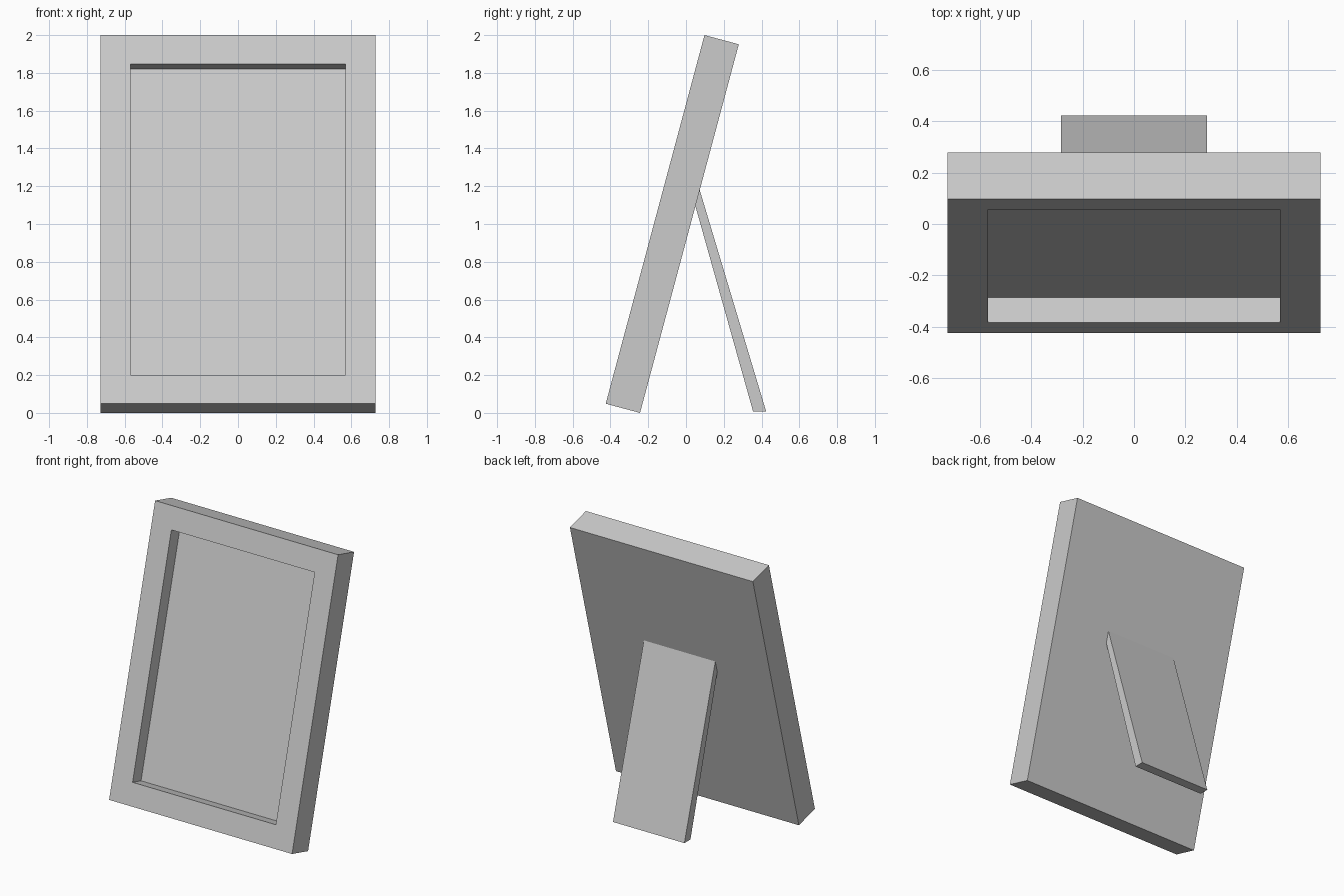
import bpy, bmesh, math
from mathutils import Matrix

if "Cube" in bpy.data.objects:
    bpy.data.objects.remove(bpy.data.objects["Cube"])

TILT = math.radians(15)
WIDTH, THICK, BORDER, RECESS = 1.455, 0.188, 0.158, 0.1
HEIGHT = (2 - THICK * math.sin(TILT)) / math.cos(TILT)


def finish(name, bm):
    bmesh.ops.recalc_face_normals(bm, faces=bm.faces[:])
    mesh = bpy.data.meshes.new(name)
    bm.to_mesh(mesh)
    bm.free()
    obj = bpy.data.objects.new(name, mesh)
    bpy.context.collection.objects.link(obj)
    return obj


# Picture frame: a box whose front is inset and pushed in
bm = bmesh.new()
bmesh.ops.create_cube(bm, size=1, matrix=Matrix.Translation((0, THICK / 2, HEIGHT / 2))
                      @ Matrix.Diagonal((WIDTH, THICK, HEIGHT, 1)))
bm.normal_update()
front = min(bm.faces, key=lambda f: f.calc_center_median().y)
bmesh.ops.inset_region(bm, faces=[front], thickness=BORDER, use_even_offset=True)
panel = bmesh.ops.extrude_face_region(bm, geom=[front])["geom"]
bmesh.ops.translate(bm, vec=(0, RECESS, 0),
                    verts=[v for v in panel if isinstance(v, bmesh.types.BMVert)])
if front.is_valid:
    bmesh.ops.delete(bm, geom=[front], context='FACES_ONLY')
frame = finish("picture_frame", bm)
# Lean it back, resting on its rear bottom edge
frame.rotation_euler.x = -TILT
frame.location = (0, -0.425, THICK * math.sin(TILT))

# Easel leg: side profile extruded across x, top set just into the frame back
bm = bmesh.new()
profile = [(0.355, 0.008), (0.424, 0.008), (0.07, 1.188), (0.047, 1.105)]
face = bm.faces.new([bm.verts.new((-0.284, y, z)) for y, z in profile])
side = bmesh.ops.extrude_face_region(bm, geom=[face])["geom"]
bmesh.ops.translate(bm, vec=(0.568, 0, 0),
                    verts=[v for v in side if isinstance(v, bmesh.types.BMVert)])
finish("easel_leg", bm)
